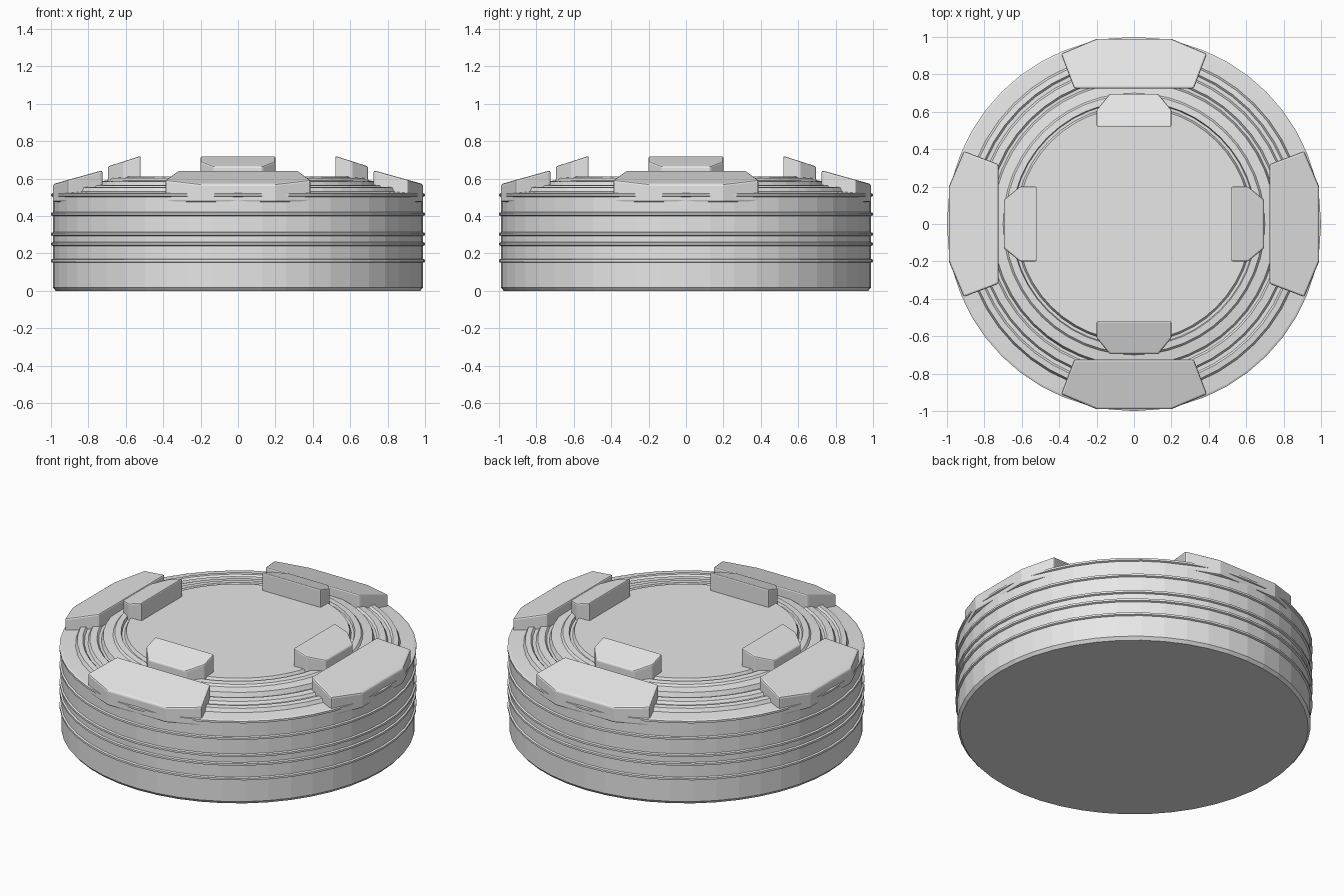
import bpy, bmesh, math

if "Cube" in bpy.data.objects:
    bpy.data.objects.remove(bpy.data.objects["Cube"])

metal = bpy.data.materials.new("light_grey")
metal.diffuse_color = (0.8, 0.8, 0.8, 1)
metal.use_nodes = True
metal.node_tree.nodes["Principled BSDF"].inputs["Base Color"].default_value = metal.diffuse_color


def finish(name, bm, bevel=0):
    bmesh.ops.recalc_face_normals(bm, faces=bm.faces)
    mesh = bpy.data.meshes.new(name)
    bm.to_mesh(mesh)
    bm.free()
    mesh.materials.append(metal)
    obj = bpy.data.objects.new(name, mesh)
    bpy.context.collection.objects.link(obj)
    if bevel:
        mod = obj.modifiers.new("soft_edges", 'BEVEL')
        mod.width = bevel
        mod.segments = 2
    return obj


def lathe(name, profile, sides=48):
    """Spin an (r, z) profile around z and cap both ends."""
    bm = bmesh.new()
    rings = [[bm.verts.new((r * math.cos(2 * math.pi * i / sides),
                            r * math.sin(2 * math.pi * i / sides), z))
              for i in range(sides)] for r, z in profile]
    for a, b in zip(rings, rings[1:]):
        for i in range(sides):
            j = (i + 1) % sides
            bm.faces.new((a[i], a[j], b[j], b[i]))
    bm.faces.new(rings[0][::-1])
    bm.faces.new(rings[-1])
    return finish(name, bm)


def block(name, outline, bottom, top, angle, bevel):
    """Prism over an outline, with a sloped top given by top(y)."""
    bm = bmesh.new()
    c, s = math.cos(angle), math.sin(angle)
    rot = [(x * c - y * s, x * s + y * c, top(y)) for x, y in outline]
    low = [bm.verts.new((x, y, bottom)) for x, y, z in rot]
    high = [bm.verts.new(p) for p in rot]
    n = len(outline)
    for i in range(n):
        j = (i + 1) % n
        bm.faces.new((low[i], low[j], high[j], high[i]))
    bm.faces.new(low[::-1])
    bm.faces.new(high)
    return finish(name, bm, bevel)


# Body wall with thin raised beads
R = 0.99
profile = [(0.975, 0), (R, 0.018)]
for z in (0.16, 0.25, 0.303, 0.41, 0.512):
    profile += [(R, z - 0.010), (1.0, z - 0.006), (1.0, z + 0.006), (R, z + 0.010)]

# Stepped rings climbing to the central disc, with a narrow groove
profile += [(0.91, 0.53), (0.90, 0.552), (0.87, 0.556), (0.86, 0.545),
            (0.84, 0.545), (0.83, 0.562), (0.79, 0.566), (0.78, 0.555),
            (0.765, 0.555), (0.755, 0.583), (0.70, 0.59), (0.69, 0.602),
            (0.655, 0.605), (0.65, 0.59), (0.635, 0.59), (0.625, 0.61)]
lathe("body", profile)

# Four outer clamps and four inner pads
clamp = [(-0.39, -0.91), (-0.20, -0.99), (0.20, -0.99),
         (0.39, -0.91), (0.32, -0.725), (-0.32, -0.725)]
pad = [(-0.20, -0.61), (-0.13, -0.695), (0.13, -0.695),
       (0.20, -0.61), (0.20, -0.52), (-0.20, -0.52)]
for k, side in enumerate(("front", "right", "back", "left")):
    a = k * math.pi / 2
    block("outer_clamp_" + side, clamp, 0.475,
          lambda y: 0.57 + (y + 0.99) * 0.28, a, 0.01)
    block("inner_pad_" + side, pad, 0.58,
          lambda y: 0.665 + (y + 0.695) * 0.32, a, 0.008)
